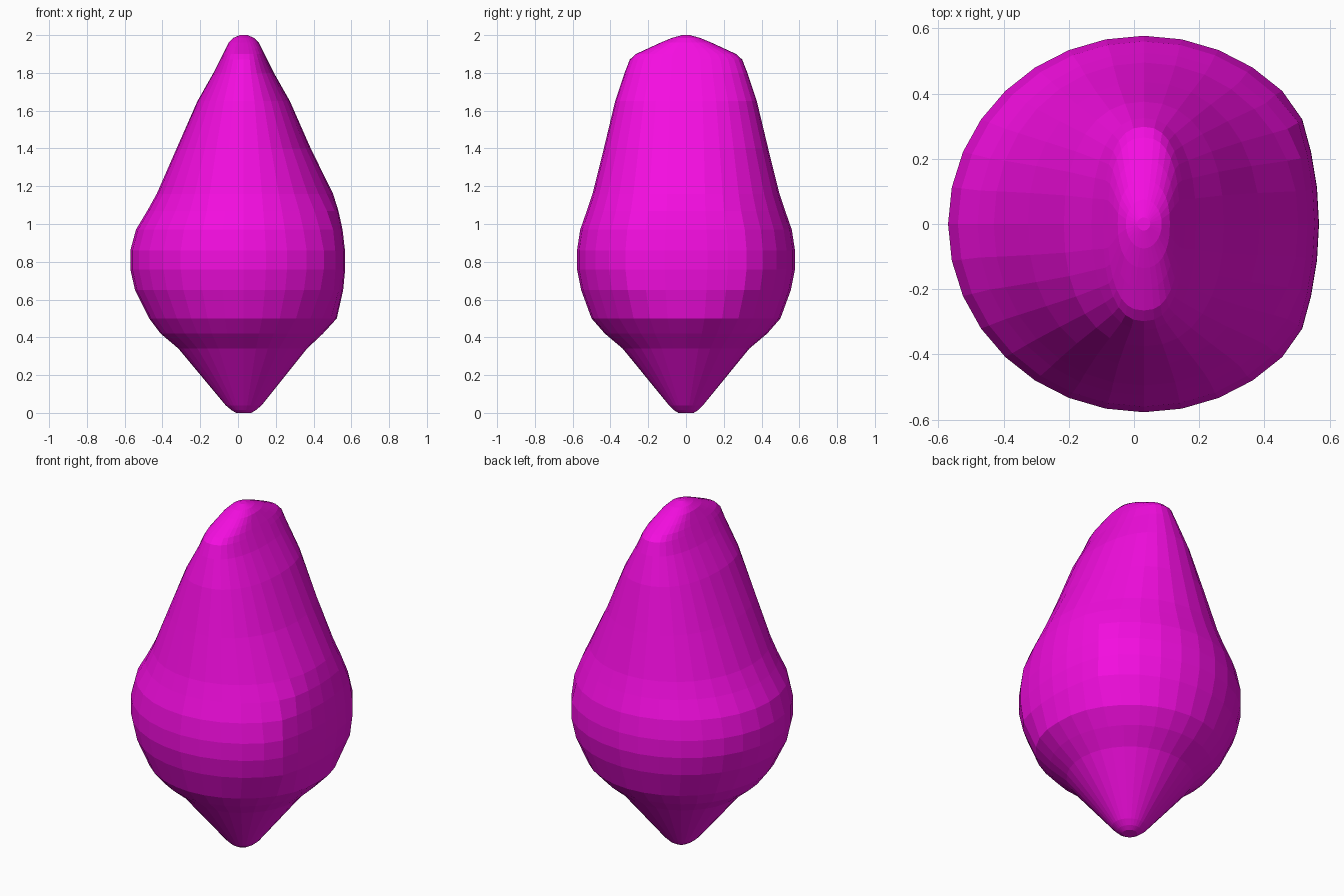
import bpy, bmesh, math

SIDES = 32
CX = 0.03  # axis of the nub, belly and ridge

# Section heights: z, left half width, right half width, half depth, squareness
SECTIONS = [
    (0.005, 0.04, 0.04, 0.04, 2), (0.015, 0.065, 0.065, 0.065, 2),
    (0.04, 0.095, 0.095, 0.09, 2), (0.34, 0.345, 0.335, 0.335, 2),
    (0.42, 0.44, 0.42, 0.43, 2), (0.50, 0.50, 0.50, 0.50, 2),
    (0.65, 0.575, 0.575, 0.555, 2), (0.76, 0.60, 0.60, 0.577, 2),
    (0.86, 0.60, 0.60, 0.577, 2), (0.97, 0.57, 0.57, 0.56, 2),
    (1.07, 0.51, 0.53, 0.525, 2), (1.16, 0.46, 0.475, 0.495, 2.05),
    (1.40, 0.355, 0.355, 0.435, 2.15), (1.65, 0.245, 0.245, 0.375, 2.25),
    (1.80, 0.16, 0.16, 0.325, 2.3), (1.87, 0.125, 0.125, 0.298, 2.4),
    (1.90, 0.11, 0.11, 0.265, 2.5), (1.93, 0.095, 0.095, 0.20, 2.5),
    (1.96, 0.08, 0.08, 0.135, 2.3), (1.985, 0.055, 0.055, 0.075, 2),
    (2.0, 0.02, 0.02, 0.02, 2),
]


def section(z, left, right, depth, power):
    points = []
    for i in range(SIDES):
        a = 2 * math.pi * i / SIDES
        c, s = math.cos(a), math.sin(a)
        x = CX + (right if c > 0 else left) * math.copysign(abs(c) ** (2 / power), c)
        y = depth * math.copysign(abs(s) ** (2 / power), s)
        # Shallow disc pressed into the right side of the belly
        if 0.4 < z < 1.2:
            x = min(x, 0.568 - 0.5 * (y * y + (z - 0.8) ** 2))
        points.append((x, y, z))
    return points


# Body lofted from the round nub, through the belly, to the top ridge
bm = bmesh.new()
rings = [[bm.verts.new(p) for p in section(*s)] for s in SECTIONS]
for low, high in zip(rings, rings[1:]):
    for i in range(SIDES):
        j = (i + 1) % SIDES
        bm.faces.new((low[i], low[j], high[j], high[i]))
bm.faces.new(rings[0][::-1])
bm.faces.new(rings[-1])
bmesh.ops.translate(bm, verts=bm.verts, vec=(0, 0, 0))
for v in rings[0]:
    v.co.z = 0
bmesh.ops.recalc_face_normals(bm, faces=bm.faces)

mesh = bpy.data.meshes.new("ridged_body")
bm.to_mesh(mesh)
bm.free()
body = bpy.data.objects.new("ridged_body", mesh)
bpy.context.collection.objects.link(body)

# Magenta finish
mat = bpy.data.materials.new("magenta")
mat.diffuse_color = (0.91, 0.004, 0.75, 1)
mesh.materials.append(mat)
